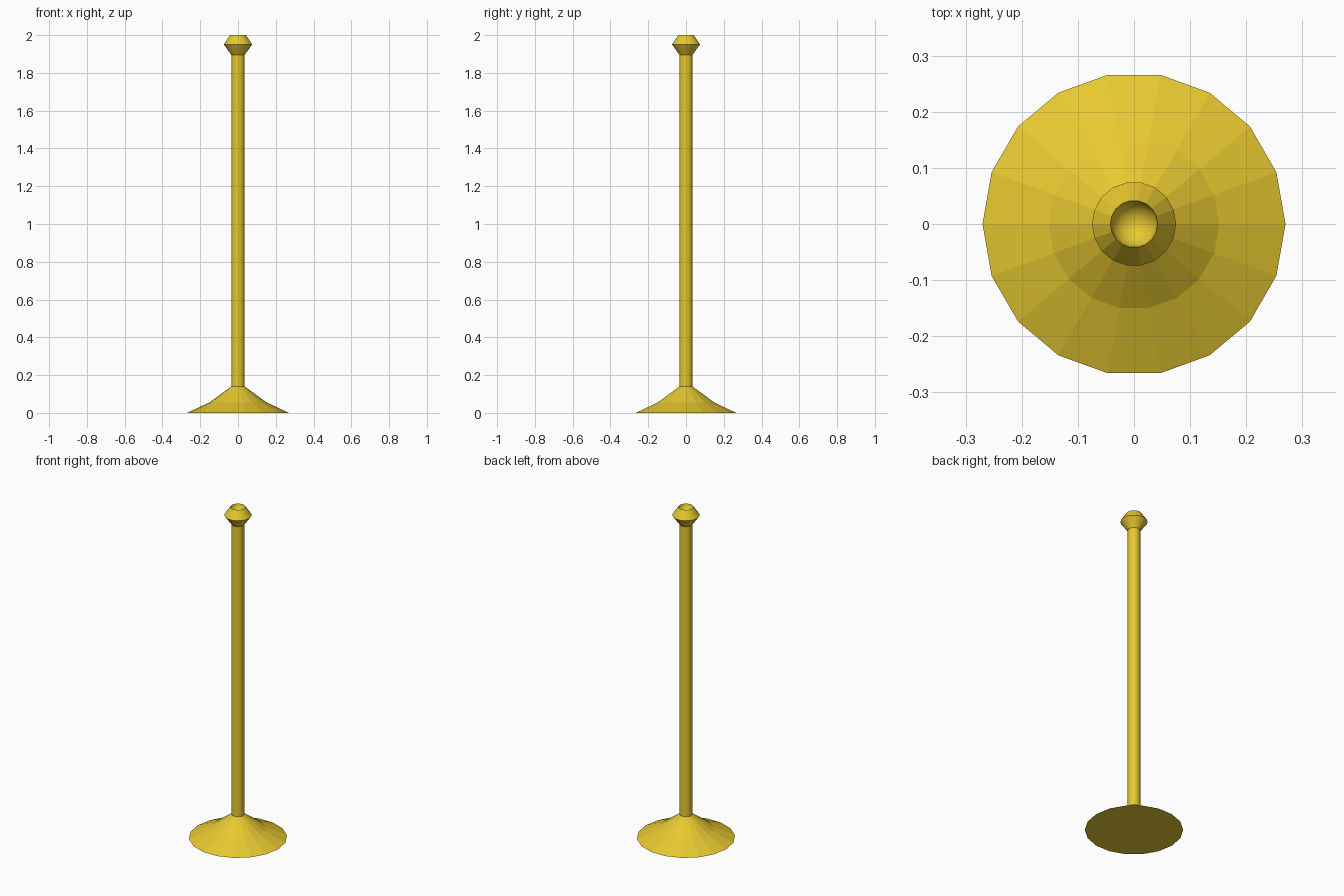
import bpy, bmesh, math

if "Cube" in bpy.data.objects:
    bpy.data.objects.remove(bpy.data.objects["Cube"])

SIDES = 18
gold = bpy.data.materials.new("gold")
gold.diffuse_color = (0.80, 0.58, 0.03, 1)
gold.use_nodes = True
gold.node_tree.nodes["Principled BSDF"].inputs["Base Color"].default_value = gold.diffuse_color


def lathe(name, profile, smooth=False):
    """Revolve (radius, z) points around z; radius 0 closes to a point."""
    bm = bmesh.new()
    rings = []
    for r, z in profile:
        n = SIDES if r > 0 else 1
        rings.append([bm.verts.new((r * math.cos(2 * math.pi * i / SIDES),
                                    r * math.sin(2 * math.pi * i / SIDES), z))
                      for i in range(n)])
    for a, b in zip(rings, rings[1:]):
        for i in range(SIDES):
            j = (i + 1) % SIDES
            quad = [a[i % len(a)], a[j % len(a)], b[j % len(b)], b[i % len(b)]]
            bm.faces.new(list(dict.fromkeys(quad)))
    # close an open bottom ring with one flat face
    if len(rings[0]) > 1:
        bm.faces.new(rings[0][::-1])
    for f in bm.faces:
        f.smooth = smooth and len(f.verts) <= 4
    mesh = bpy.data.meshes.new(name)
    bm.to_mesh(mesh)
    bm.free()
    mesh.materials.append(gold)
    obj = bpy.data.objects.new(name, mesh)
    bpy.context.collection.objects.link(obj)
    return obj


# Flared foot
lathe("base", [(0.27, 0), (0.152, 0.055), (0.035, 0.14)])

# Upright post
lathe("pole", [(0.035, 0.14), (0.035, 1.90)], smooth=True)

# Faceted collar, with a rounded hollow in its top
R = 0.042
collar = [(0.035, 1.895), (0.075, 1.95), (R, 2.0)]
bowl = [(R * math.cos(math.radians(a)), 2.0 - R * math.sin(math.radians(a)))
        for a in (15, 30, 45, 60, 75)] + [(0, 2.0 - R)]
finial = lathe("finial", collar + bowl)
for f in finial.data.polygons:
    f.use_smooth = f.index >= 2 * SIDES and len(f.vertices) <= 4
# keep the rim crisp between flat collar and smooth hollow
for e in finial.data.edges:
    zs = [finial.data.vertices[v].co.z for v in e.vertices]
    e.use_edge_sharp = min(zs) > 1.9999
